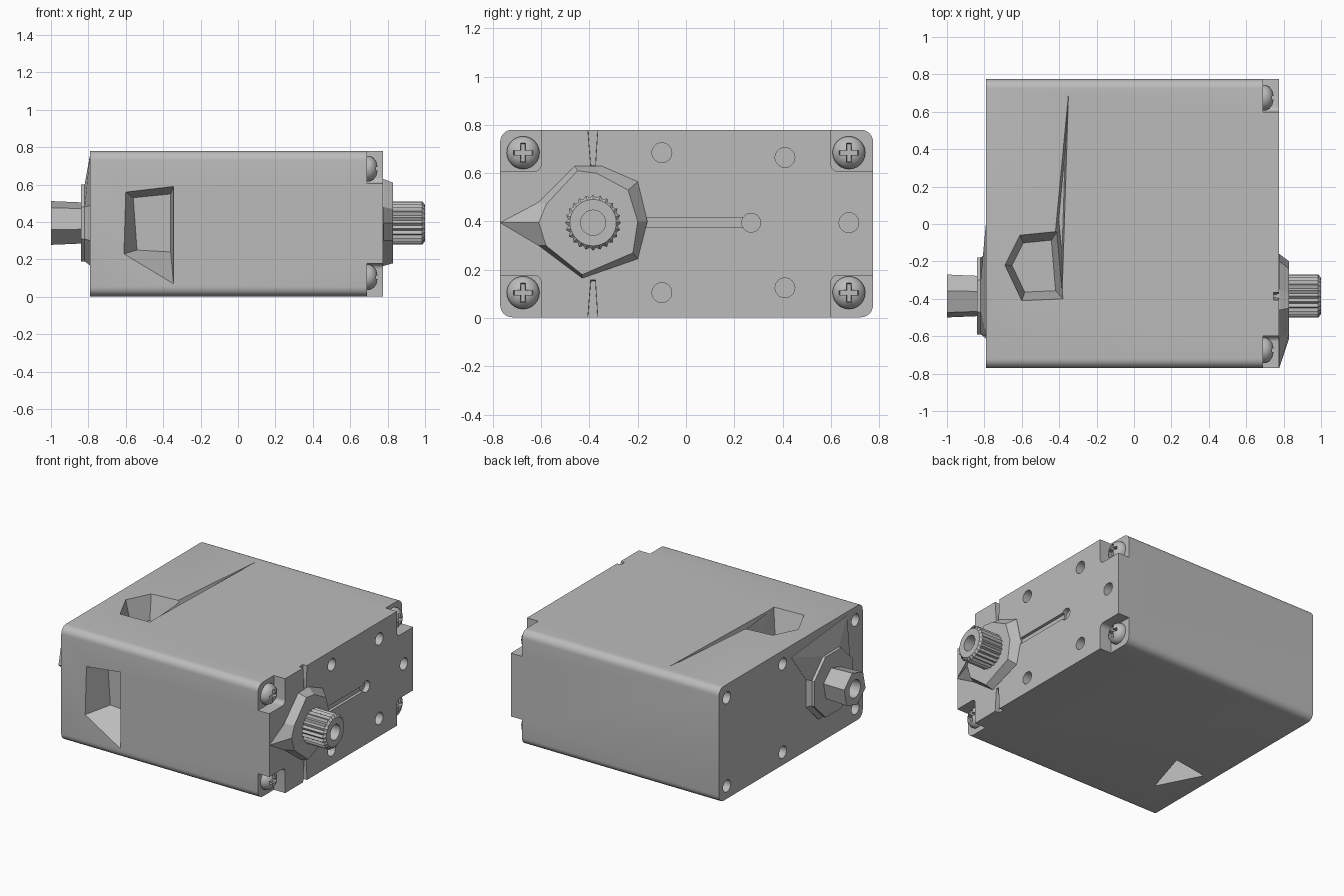
import bpy, bmesh, math

if "Cube" in bpy.data.objects:
    bpy.data.objects.remove(bpy.data.objects["Cube"])

grey = bpy.data.materials.new("housing grey")
grey.use_nodes = True
COLOR = (0.5, 0.5, 0.5, 1)
grey.diffuse_color = COLOR
grey.node_tree.nodes["Principled BSDF"].inputs["Base Color"].default_value = COLOR

SHAFT = (-0.385, 0.395)
MID_Z = 0.392


def loft(name, axis, sections):
    """Skin equal-length outlines placed at positions along an axis."""
    bm = bmesh.new()
    rings = []
    for pos, pts in sections:
        ring = []
        for p in pts:
            co = list(p)
            co.insert("xyz".index(axis), pos)
            ring.append(bm.verts.new(co))
        rings.append(ring)
    n = len(rings[0])
    for a, b in zip(rings, rings[1:]):
        for i in range(n):
            j = (i + 1) % n
            bm.faces.new((a[i], a[j], b[j], b[i]))
    bm.faces.new(rings[0])
    bm.faces.new(rings[-1])
    bmesh.ops.recalc_face_normals(bm, faces=bm.faces)
    mesh = bpy.data.meshes.new(name)
    bm.to_mesh(mesh)
    bm.free()
    mesh.materials.append(grey)
    obj = bpy.data.objects.new(name, mesh)
    bpy.context.collection.objects.link(obj)
    return obj


def circle(center, r, n=24, r2=None, turn=0):
    out = []
    for i in range(n):
        rad = r2 if r2 and i % 2 else r
        a = math.tau * i / n + turn
        out.append((center[0] + rad * math.cos(a), center[1] + rad * math.sin(a)))
    return out


def rounded(u0, u1, v0, v1, r, steps=6):
    corners = [(u1 - r, v1 - r), (u0 + r, v1 - r), (u0 + r, v0 + r), (u1 - r, v0 + r)]
    out = []
    for k, (u, v) in enumerate(corners):
        for i in range(steps + 1):
            a = math.pi / 2 * (k + i / steps)
            out.append((u + r * math.cos(a), v + r * math.sin(a)))
    return out


def shrink(pts, f):
    cu = sum(p[0] for p in pts) / len(pts)
    cv = sum(p[1] for p in pts) / len(pts)
    return [(cu + (u - cu) * f, cv + (v - cv) * f) for u, v in pts]


def activate(obj):
    bpy.ops.object.select_all(action='DESELECT')
    obj.select_set(True)
    bpy.context.view_layer.objects.active = obj


def cut(obj, cutter):
    cutter.hide_render = True
    mod = obj.modifiers.new("cut", 'BOOLEAN')
    mod.operation = 'DIFFERENCE'
    mod.solver = 'EXACT'
    mod.object = cutter
    activate(obj)
    bpy.ops.object.modifier_apply(modifier=mod.name)
    bpy.data.objects.remove(cutter)


def smooth(obj):
    activate(obj)
    bpy.ops.object.shade_smooth_by_angle(angle=math.radians(30))


# Housing block with edges rounded along its length
housing = loft("housing", 'x', [(x, rounded(-0.77, 0.775, 0.003, 0.78, 0.05))
                                for x in (-0.79, 0.775)])

# Corner pockets for the screws
for sy in (-1, 1):
    for sz in (-1, 1):
        y0, y1 = sorted((sy * 0.6, sy * 0.95))
        z0, z1 = sorted((MID_Z + sz * 0.215, MID_Z + sz * 0.6))
        pocket = rounded(y0, y1, z0, z1, 0.03)
        cut(housing, loft("pocket_cutter", 'x', [(0.69, pocket), (0.9, pocket)]))

# Round holes in both ends
front_holes = [(-0.1, 0.685), (-0.1, 0.105), (0.41, 0.665), (0.41, 0.125), (0.675, 0.395)]
back_holes = [(y, z) for y in (-0.69, 0.09, 0.69) for z in (0.09, 0.69)]
for holes, x0, x1 in ((front_holes, 0.7, 0.85), (back_holes, -0.9, -0.72)):
    for c in holes:
        cut(housing, loft("hole_cutter", 'x', [(x, circle(c, 0.041)) for x in (x0, x1)]))

# Keyhole slot beside the output shaft
slot = [(-0.3, 0.374), (0.25, 0.374), (0.25, 0.416), (-0.3, 0.416)]
cut(housing, loft("slot_cutter", 'x', [(0.755, slot), (0.85, slot)]))
eye = circle((0.27, 0.395), 0.039)
cut(housing, loft("eye_cutter", 'x', [(0.74, eye), (0.86, eye)]))

# Tapered notches above and below the shaft
for sz in (-1, 1):
    notch = [(-0.41, MID_Z + sz * 0.42), (-0.363, MID_Z + sz * 0.42),
             (-0.375, MID_Z + sz * 0.23), (-0.395, MID_Z + sz * 0.23)]
    cut(housing, loft("notch_cutter", 'x', [(0.745, shrink(notch, 0.9)), (0.8, notch)]))

# Angular pits in the front, top and bottom walls
front_rim = [(-0.6, 0.56), (-0.345, 0.59), (-0.345, 0.07), (-0.61, 0.23)]
front_floor = [(-0.56, 0.53), (-0.36, 0.55), (-0.36, 0.24), (-0.54, 0.25)]
cut(housing, loft("front_pit_cutter", 'y',
                  [(-0.85, front_rim), (-0.77, front_rim), (-0.6, front_floor)]))
top_rim = [(-0.61, -0.06), (-0.41, -0.04), (-0.38, -0.4), (-0.6, -0.41), (-0.69, -0.22)]
cut(housing, loft("top_pit_cutter", 'z',
                  [(0.85, top_rim), (0.78, top_rim), (0.62, shrink(top_rim, 0.75))]))
gash = [(-0.42, -0.04), (-0.35, 0.7), (-0.385, -0.395)]
cut(housing, loft("gash_cutter", 'z',
                  [(0.85, gash), (0.78, gash), (0.74, shrink(gash, 0.5))]))
low_rim = [(-0.57, -0.48), (-0.47, -0.15), (-0.72, -0.19)]
cut(housing, loft("bottom_pit_cutter", 'z',
                  [(-0.08, low_rim), (0.003, low_rim), (0.13, shrink(low_rim, 0.4))]))
smooth(housing)

# Cross-head screws in the pockets
for side_y, y in (("right", -0.675), ("left", 0.675)):
    for side_z, z in (("lower", 0.105), ("upper", 0.685)):
        c = (y, z)
        profile = [(0.68, 0.068), (0.705, 0.068), (0.725, 0.058), (0.74, 0.038), (0.746, 0.015)]
        screw = loft(f"{side_y}_{side_z}_screw", 'x', [(x, circle(c, r)) for x, r in profile])
        for w, h in ((0.045, 0.011), (0.011, 0.045)):
            bar = [(y - w, z - h), (y + w, z - h), (y + w, z + h), (y - w, z + h)]
            cut(screw, loft("cross_cutter", 'x', [(0.712, shrink(bar, 0.8)), (0.77, bar)]))
        smooth(screw)

# Faceted collar around the output shaft, with a pointed tail
collar_base = [(-0.46, 0.63), (-0.35, 0.63), (-0.2, 0.565), (-0.16, 0.4),
               (-0.2, 0.245), (-0.43, 0.165), (-0.61, 0.3), (-0.77, 0.395), (-0.61, 0.48)]
collar_top = [(-0.45, 0.61), (-0.37, 0.6), (-0.24, 0.53), (-0.2, 0.4),
              (-0.22, 0.27), (-0.43, 0.18), (-0.58, 0.3), (-0.61, 0.395), (-0.58, 0.47)]
loft("output_collar", 'x', [(0.765, collar_base), (0.777, collar_base),
                            (0.83, collar_top)])

# Splined output shaft with a bore
spline = circle(SHAFT, 0.116, 48, 0.104)
shaft = loft("output_shaft", 'x', [(0.8, spline), (0.985, spline), (1.0, circle(SHAFT, 0.096, 48))])
bore = circle(SHAFT, 0.052)
cut(shaft, loft("bore_cutter", 'x', [(0.88, bore), (1.1, bore)]))

# Faceted collar of the rear stub, drawn out towards two upper points
rear_top = circle(SHAFT, 0.222, 8, turn=math.pi / 8)
rear_base = [(u, v) for u, v in circle(SHAFT, 0.245, 8, turn=math.pi / 8)]
rear_base[1] = (0.0, 0.7)
rear_base[2] = (-0.6, 0.755)
loft("rear_collar_flare", 'x', [(-0.78, rear_base), (-0.792, rear_base),
                                (-0.82, circle(SHAFT, 0.222, 8, turn=math.pi / 8))])
loft("rear_collar", 'x', [(-0.78, rear_top), (-0.84, rear_top)])

# Hexagonal rear stub with a bore
stub = loft("rear_stub", 'x', [(-0.82, circle(SHAFT, 0.112, 6, turn=0.3)),
                               (-1.0, circle(SHAFT, 0.12, 6, turn=0.3))])
rear_bore = circle(SHAFT, 0.06)
cut(stub, loft("rear_bore_cutter", 'x', [(-1.1, rear_bore), (-0.9, rear_bore)]))
